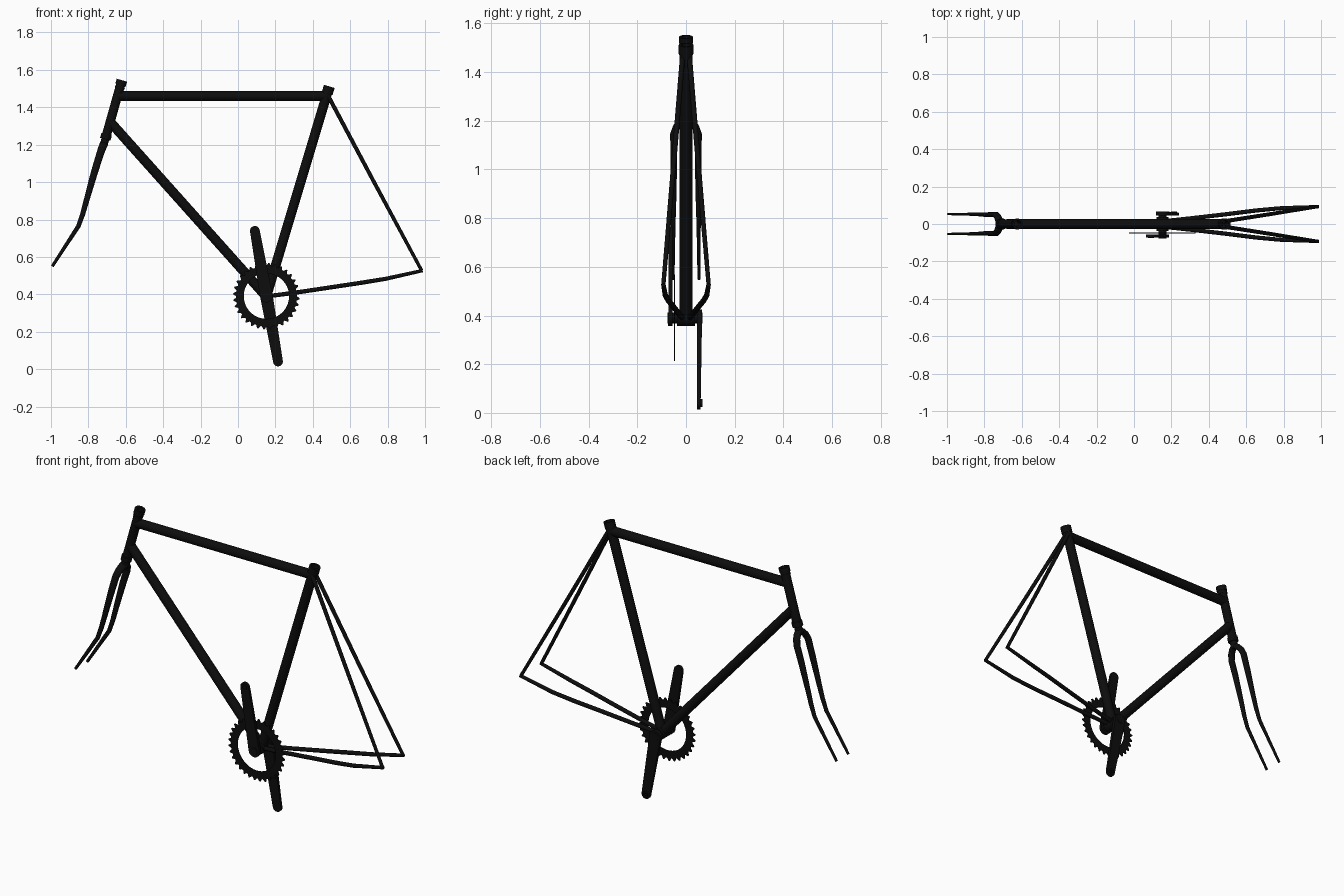
import bpy, bmesh
from math import sin, cos, pi, tau, radians, atan2, sqrt
from mathutils import Vector

if "Cube" in bpy.data.objects:
    bpy.data.objects.remove(bpy.data.objects["Cube"])

black = bpy.data.materials.new("black_paint")
black.diffuse_color = (0.004, 0.004, 0.004, 1)
black.use_nodes = True
black.node_tree.nodes["Principled BSDF"].inputs["Base Color"].default_value = black.diffuse_color
BB = Vector((0.152, 0, 0.39))            # bottom bracket centre
SEAT_TOP = Vector((0.487, 0, 1.508))
HEAD_TOP, HEAD_LOW = Vector((-0.622, 0, 1.54)), Vector((-0.708, 0, 1.235))


def finish(name, bm):
    bmesh.ops.recalc_face_normals(bm, faces=bm.faces)
    me = bpy.data.meshes.new(name)
    bm.to_mesh(me)
    bm.free()
    ob = bpy.data.objects.new(name, me)
    bpy.context.collection.objects.link(ob)
    me.materials.append(black)
    bpy.ops.object.select_all(action='DESELECT')
    ob.select_set(True)
    bpy.context.view_layer.objects.active = ob
    bpy.ops.object.shade_smooth_by_angle(angle=radians(35))
    return ob


def sweep(name, pts, radii, squash=1.0, seg=20):
    """Round tube through pts with a radius per point; squash scales the y width."""
    pts = [Vector(p) for p in pts]
    bm, rings = bmesh.new(), []
    for i, p in enumerate(pts):
        t = Vector()
        if i:
            t += (p - pts[i - 1]).normalized()
        if i < len(pts) - 1:
            t += (pts[i + 1] - p).normalized()
        t.normalize()
        ref = Vector((0, 1, 0)) if abs(t.y) < 0.95 else Vector((0, 0, 1))
        u = t.cross(ref).normalized()
        v = t.cross(u)
        rings.append([bm.verts.new(p + radii[i] * (u * cos(a) + v * sin(a) * squash))
                      for a in (tau * k / seg for k in range(seg))])
    for a, b in zip(rings, rings[1:]):
        for k in range(seg):
            bm.faces.new((a[k], a[(k + 1) % seg], b[(k + 1) % seg], b[k]))
    bm.faces.new(rings[0])
    bm.faces.new(rings[-1])
    return finish(name, bm)


def lathe(name, a, b, profile, seg=28):
    """Closed (radius, distance from a) profile spun around the axis a-b."""
    a = Vector(a)
    t = (Vector(b) - a).normalized()
    u = t.orthogonal().normalized()
    v = t.cross(u)
    bm = bmesh.new()
    rings = [[bm.verts.new(a + t * d + r * (u * cos(tau * k / seg) + v * sin(tau * k / seg)))
              for k in range(seg)] for r, d in profile]
    for i, p in enumerate(rings):
        q = rings[(i + 1) % len(rings)]
        for k in range(seg):
            bm.faces.new((p[k], p[(k + 1) % seg], q[(k + 1) % seg], q[k]))
    return finish(name, bm)


def ring(name, a, b, outer, inner):
    length = (Vector(b) - Vector(a)).length
    return lathe(name, a, b, [(inner, 0), (outer, 0), (outer, length), (inner, length)])


# Main triangle
down_seat = (BB - SEAT_TOP).normalized()
down_head = (HEAD_LOW - HEAD_TOP).normalized()
ring("seat_tube", SEAT_TOP, BB, 0.026, 0.02)
ring("seat_collar", SEAT_TOP - down_seat * 0.004, SEAT_TOP + down_seat * 0.035, 0.03, 0.02)
ring("head_tube", HEAD_TOP, HEAD_LOW, 0.0245, 0.018)
ring("upper_headset_cup", HEAD_TOP - down_head * 0.005, HEAD_TOP + down_head * 0.022, 0.029, 0.018)
ring("upper_headset_ring", HEAD_TOP + down_head * 0.03, HEAD_TOP + down_head * 0.04, 0.027, 0.018)
ring("lower_headset_cup", HEAD_LOW - down_head * 0.022, HEAD_LOW + down_head * 0.006, 0.029, 0.018)
sweep("top_tube", [(-0.645, 0, 1.46), (0.472, 0, 1.46)], [0.026] * 2)
sweep("down_tube", [(-0.68, 0, 1.318), (0.145, 0, 0.395)], [0.026] * 2)
ring("bottom_bracket_shell", BB + Vector((0, -0.038, 0)), BB + Vector((0, 0.038, 0)), 0.033, 0.015)

# Rear stays and fork legs, one per side
for side, s in (("left", 1), ("right", -1)):
    sweep("seat_stay_" + side,
          [(0.48, s * 0.014, 1.465), (0.73, s * 0.053, 0.995), (0.982, s * 0.093, 0.527)],
          [0.011, 0.0105, 0.009], seg=14)
    sweep("chain_stay_" + side,
          [(0.16, s * 0.015, 0.39), (0.3, s * 0.03, 0.408), (0.5, s * 0.053, 0.438),
           (0.66, s * 0.073, 0.462), (0.79, s * 0.085, 0.483), (0.987, s * 0.093, 0.527)],
          [0.0115, 0.0115, 0.0115, 0.0115, 0.011, 0.009], seg=14)
    sweep("fork_leg_" + side,
          [(-0.716, 0, 1.205), (-0.721, s * 0.02, 1.195), (-0.729, s * 0.039, 1.175),
           (-0.739, s * 0.051, 1.145), (-0.767, s * 0.05, 1.055), (-0.812, s * 0.05, 0.895),
           (-0.83, s * 0.051, 0.83), (-0.853, s * 0.052, 0.765), (-0.993, s * 0.053, 0.55)],
          [0.022, 0.022, 0.021, 0.02, 0.019, 0.015, 0.0135, 0.012, 0.008], squash=0.72)
sweep("steerer", [HEAD_TOP + down_head * 0.25, HEAD_LOW + down_head * 0.045], [0.021] * 2)

# Cranks: tapered round-ended arms pointing opposite ways
ANGLE = atan2(0.35, -0.062)
LENGTH = 0.355


def crank(name, y_in, y_hub, y_tip, angle, boss):
    outline = [(0.034 * cos(a), 0.034 * sin(a)) for a in (pi / 2 + pi * k / 12 for k in range(13))]
    outline += [(LENGTH + 0.026 * cos(a), 0.026 * sin(a))
                for a in (-pi / 2 + pi * k / 12 for k in range(13))]
    bm = bmesh.new()
    loops = []
    for outer in (False, True):
        lp = []
        for l, w in outline:
            f = min(max(l / LENGTH, 0), 1)
            y = y_hub + (y_tip - y_hub) * f if outer else y_in
            lp.append(bm.verts.new((BB.x + l * cos(angle) - w * sin(angle), y,
                                    BB.z + l * sin(angle) + w * cos(angle))))
        loops.append(lp)
        bm.faces.new(lp)
    n = len(outline)
    for k in range(n):
        bm.faces.new((loops[0][k], loops[0][(k + 1) % n], loops[1][(k + 1) % n], loops[1][k]))
    finish(name, bm)
    x, z = BB.x + LENGTH * cos(angle), BB.z + LENGTH * sin(angle)
    ring(name + "_pedal_boss", (x, y_in, z), (x, boss, z), 0.016, 0.008)


crank("crank_right", -0.056, -0.073, -0.071, ANGLE, -0.076)
crank("crank_left", 0.046, 0.066, 0.06, ANGLE + pi, 0.068)
sweep("crank_spindle", [BB + Vector((0, -0.077, 0)), BB + Vector((0, 0.068, 0))], [0.022] * 2)

# Toothed chainring
TEETH = 32
bm = bmesh.new()
sections = []
for i in range(TEETH * 4):
    a = tau * i / (TEETH * 4)
    ro = (0.163, 0.163, 0.178, 0.178)[i % 4]
    a_out = a + (0.008 if i % 4 == 2 else -0.008 if i % 4 == 3 else 0)
    sections.append([bm.verts.new((BB.x + r * cos(t), y, BB.z + r * sin(t)))
                     for r, t, y in ((0.121, a, -0.05), (ro, a_out, -0.05),
                                     (ro, a_out, -0.045), (0.121, a, -0.045))])
for i, p in enumerate(sections):
    q = sections[(i + 1) % len(sections)]
    for k in range(4):
        bm.faces.new((p[k], p[(k + 1) % 4], q[(k + 1) % 4], q[k]))
finish("chainring", bm)
